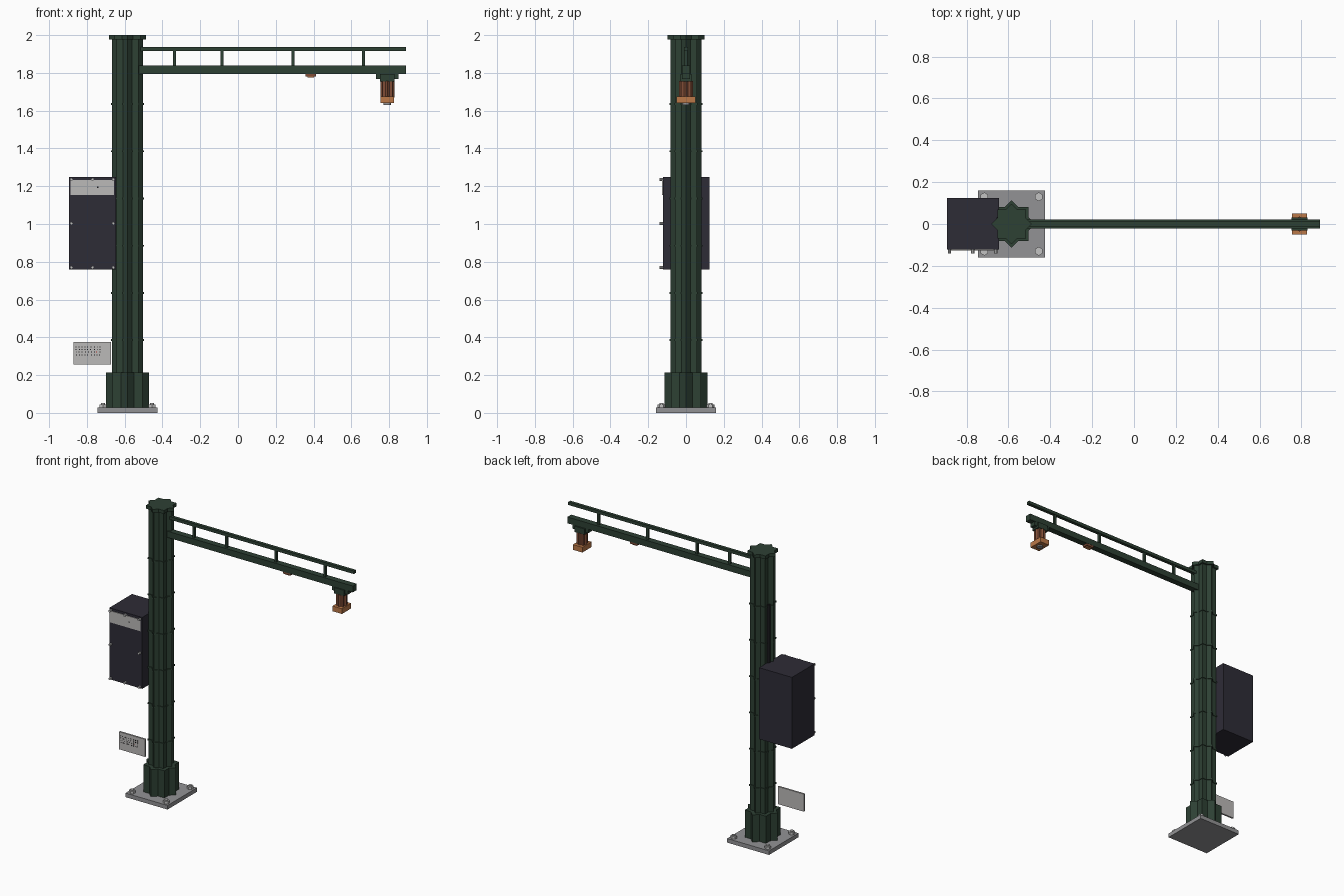
import bpy, math, random

if "Cube" in bpy.data.objects:
    bpy.data.objects.remove(bpy.data.objects["Cube"])

random.seed(4)


def material(name, rgb):
    m = bpy.data.materials.new(name)
    m.diffuse_color = (*rgb, 1)
    m.use_nodes = True
    m.node_tree.nodes["Principled BSDF"].inputs["Base Color"].default_value = m.diffuse_color
    return m


GREEN = material("dark green paint", (0.027, 0.052, 0.034))
NAVY = material("dark cabinet grey", (0.027, 0.025, 0.037))
PLATE = material("steel grey", (0.29, 0.29, 0.30))
BOLT = material("light steel", (0.54, 0.54, 0.54))
SIGN = material("pale sign grey", (0.50, 0.49, 0.48))
COPPER = material("copper", (0.22, 0.075, 0.038))
ORANGE = material("light copper", (0.50, 0.19, 0.066))
BLACK = material("black", (0.01, 0.01, 0.012))
RED = material("red", (0.5, 0.03, 0.02))

PX = -0.585  # pole axis


def mesh(name, verts, faces, mat):
    me = bpy.data.meshes.new(name)
    me.from_pydata(verts, [], faces)
    me.materials.append(mat)
    ob = bpy.data.objects.new(name, me)
    bpy.context.collection.objects.link(ob)
    return ob


def prism(name, profile, z0, z1, mat):
    """Extrude an xy profile (counter-clockwise) from z0 to z1."""
    n = len(profile)
    verts = [(x, y, z) for z in (z0, z1) for x, y in profile]
    faces = [(i, (i + 1) % n, n + (i + 1) % n, n + i) for i in range(n)]
    faces += [tuple(reversed(range(n))), tuple(range(n, 2 * n))]
    return mesh(name, verts, faces, mat)


def box(name, x0, x1, y0, y1, z0, z1, mat):
    return prism(name, [(x0, y0), (x1, y0), (x1, y1), (x0, y1)], z0, z1, mat)


def star(name, cx, r, z0, z1, mat):
    """Eight-pointed star column: two overlaid squares."""
    inner = r * math.cos(math.pi / 4) / math.cos(math.pi / 8)
    pts = []
    for i in range(16):
        a, q = i * math.pi / 8, (inner if i % 2 else r)
        pts.append((cx + q * math.cos(a), q * math.sin(a)))
    return prism(name, pts, z0, z1, mat)


def cylinder(name, loc, r, depth, mat, axis="z", sides=12):
    rot = (math.pi / 2, 0, 0) if axis == "y" else (0, 0, 0)
    bpy.ops.mesh.primitive_cylinder_add(vertices=sides, radius=r, depth=depth,
                                        location=loc, rotation=rot)
    ob = bpy.context.object
    ob.name = name
    ob.data.materials.append(mat)
    return ob


# Foot plate with anchor bolts
box("base_plate", PX - 0.16, PX + 0.16, -0.16, 0.16, 0, 0.028, PLATE)
for sx in (-1, 1):
    for sy in (-1, 1):
        p = (PX + sx * 0.13, sy * 0.13)
        cylinder("anchor_nut", (*p, 0.035), 0.021, 0.02, BOLT, sides=6)
        cylinder("anchor_bolt", (*p, 0.04), 0.011, 0.024, BOLT)

# Star-shaped pole
star("pole_collar", PX, 0.114, 0.028, 0.215, GREEN)
star("pole_shaft", PX, 0.081, 0.2, 1.98, GREEN)
star("pole_cap", PX, 0.097, 1.977, 2.0, GREEN)
for i in range(6):
    z = 0.385 + 0.25 * i
    star("pole_seam_ring", PX, 0.087, z - 0.005, z + 0.005, GREEN)

# Cable conduit in the rear notch of the pole
a = math.radians(157.5)
cylinder("cable_conduit", (PX + 0.066 * math.cos(a), 0.066 * math.sin(a), 1.32),
         0.012, 0.66, BLACK)

# Overhead arm with rail
box("arm_beam", -0.53, 0.89, -0.021, 0.021, 1.795, 1.838, GREEN)
box("arm_rail", -0.53, 0.89, -0.011, 0.011, 1.917, 1.938, GREEN)
for x in (-0.335, -0.085, 0.29, 0.665):
    box("rail_post", x - 0.008, x + 0.008, -0.008, 0.008, 1.836, 1.919, GREEN)

# Small sensor under the arm
box("arm_sensor", 0.357, 0.413, -0.02, 0.02, 1.782, 1.796, COPPER)
box("arm_sensor_lens", 0.367, 0.403, -0.013, 0.013, 1.776, 1.783, ORANGE)

# Hanging lamp at the arm end
LX = 0.791
box("lamp_bracket", LX - 0.06, LX + 0.06, -0.02, 0.02, 1.768, 1.796, GREEN)
box("lamp_mount", LX - 0.038, LX + 0.038, -0.03, 0.03, 1.755, 1.795, GREEN)
star("lamp_body", LX, 0.037, 1.67, 1.757, COPPER)
box("lamp_head", LX - 0.036, LX + 0.036, -0.05, 0.05, 1.64, 1.676, ORANGE)
cylinder("lamp_lens", (LX, 0, 1.637), 0.02, 0.012, PLATE, sides=16)

# Control cabinet with label and door screws
box("cabinet", -0.895, -0.645, -0.122, 0.125, 0.758, 1.25, NAVY)
box("cabinet_label", -0.886, -0.656, -0.126, -0.121, 1.153, 1.233, SIGN)
box("label_mark", -0.747, -0.739, -0.1275, -0.1255, 1.19, 1.198, BLACK)
for x in (-0.882, -0.77, -0.66):
    for z in (0.77, 1.003, 1.236):
        if x != -0.77 or z != 1.003:
            cylinder("door_screw", (x, -0.13, z), 0.008, 0.02, BOLT, "y", 8)

# Loose notice board with speckled marks
box("notice_board", -0.87, -0.672, -0.052, -0.04, 0.255, 0.376, SIGN)
for row in range(4):
    for col in range(9):
        x = -0.858 + col * 0.0155 + random.uniform(-0.003, 0.003)
        z = 0.347 - row * 0.014
        mat = RED if (row, col) == (2, 7) else BLACK
        box("notice_mark", x, x + 0.005, -0.0535, -0.0515, z, z + 0.005, mat)
